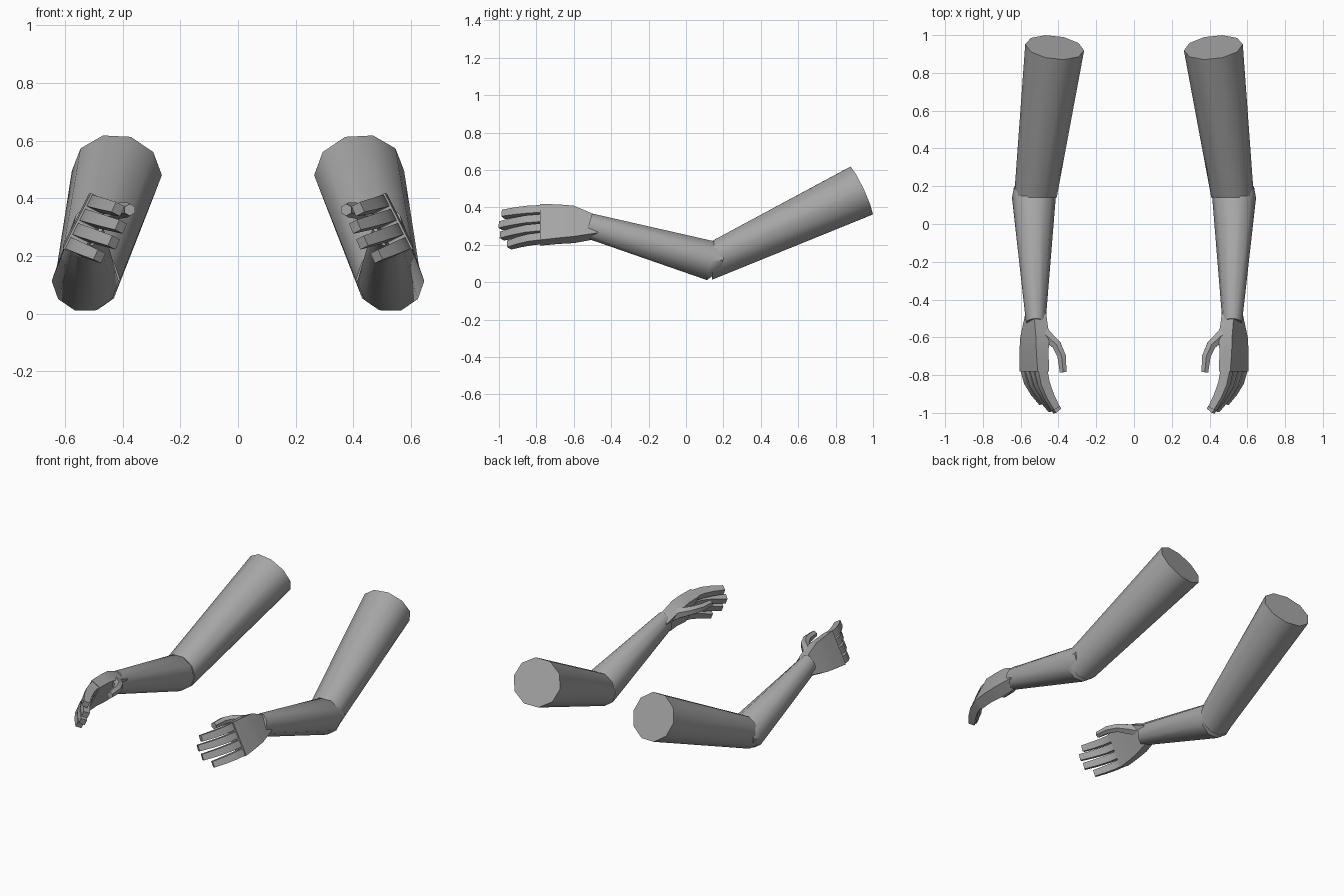
import bpy, bmesh, math
from mathutils import Vector

cube = bpy.data.objects.get("Cube")
if cube:
    bpy.data.objects.remove(cube, do_unlink=True)

GREY = (0.38, 0.38, 0.38, 1)
mat = bpy.data.materials.new("plain_grey")
mat.use_nodes = True
mat.diffuse_color = GREY
bsdf = next(n for n in mat.node_tree.nodes if n.type == 'BSDF_PRINCIPLED')
bsdf.inputs["Base Color"].default_value = GREY

ACROSS = Vector((0.45, 0, -0.89)).normalized()   # index side to little finger side
SIDE = Vector((1, 0, 0))
FORWARD = Vector((0, -1, 0))


def ring(centre, direction, axis, ra, rb, sides):
    """Cross-section around a centre; four sides give a rectangle of half sizes ra, rb."""
    d = Vector(direction).normalized()
    a = (axis - d * axis.dot(d)).normalized()
    b = d.cross(a)
    start, k = (math.pi / 4, math.sqrt(2)) if sides == 4 else (0, 1)
    angles = [start + math.tau * i / sides for i in range(sides)]
    return [Vector(centre) + a * ra * k * math.cos(t) + b * rb * k * math.sin(t)
            for t in angles]


def loft(name, rings, smooth_angle):
    """Skin the rings, cap the ends, and make the part for both arms."""
    for label, sign in (("left", 1), ("right", -1)):
        bm = bmesh.new()
        loops = [[bm.verts.new((p.x * sign, p.y, p.z)) for p in r] for r in rings]
        n = len(loops[0])
        for lo, hi in zip(loops, loops[1:]):
            for i in range(n):
                j = (i + 1) % n
                bm.faces.new((lo[i], lo[j], hi[j], hi[i]))
        bm.faces.new(loops[0])
        bm.faces.new(loops[-1])
        bmesh.ops.recalc_face_normals(bm, faces=bm.faces)
        mesh = bpy.data.meshes.new(f"{label}_{name}")
        bm.to_mesh(mesh)
        bm.free()
        mesh.materials.append(mat)
        obj = bpy.data.objects.new(f"{label}_{name}", mesh)
        bpy.context.collection.objects.link(obj)
        bpy.ops.object.select_all(action='DESELECT')
        obj.select_set(True)
        bpy.context.view_layer.objects.active = obj
        bpy.ops.object.shade_smooth_by_angle(angle=math.radians(smooth_angle))


def path_rings(points, axis, sizes, sides):
    """Sections square to a bent path."""
    pts = [Vector(p) for p in points]
    last = len(pts) - 1
    return [ring(p, pts[min(i + 1, last)] - pts[max(i - 1, 0)], axis, *sizes[i], sides)
            for i, p in enumerate(pts)]


# Upper arm: shoulder cut down to the elbow
shoulder, elbow = Vector((0.42, 0.935, 0.488)), Vector((0.522, 0.14, 0.117))
loft("upper_arm", [ring(shoulder, elbow - shoulder, SIDE, 0.157, 0.148, 10),
                   ring(elbow, FORWARD, SIDE, 0.113, 0.109, 10)], 40)

# Forearm: overlaps the upper arm at the elbow
joint, wrist = Vector((0.53, 0.14, 0.113)), Vector((0.52, -0.52, 0.302))
axis = wrist - joint
loft("forearm", [ring((0.527, 0.2, 0.118), axis, SIDE, 0.108, 0.06, 10),
                 ring(joint, axis, SIDE, 0.116, 0.111, 10),
                 ring(wrist, axis, SIDE, 0.052, 0.071, 10)], 40)

# Palm
palm_end = Vector((0.528, -0.78, 0.307))
loft("palm", [ring((0.52, -0.47, 0.293), FORWARD, ACROSS, 0.05, 0.036, 4),
              ring((0.525, -0.6, 0.309), FORWARD, ACROSS, 0.092, 0.04, 4),
              ring((0.53, -0.68, 0.31), FORWARD, ACROSS, 0.1, 0.036, 4),
              ring(palm_end, FORWARD, ACROSS, 0.108, 0.034, 4)], 25)

# Fingers: four curled square rods
reach = {"index": (-0.075, -0.197, -0.018), "middle": (-0.11, -0.21, -0.03),
         "ring": (-0.11, -0.203, -0.036), "little": (-0.085, -0.165, -0.035)}
for i, (finger, (dx, dy, dz)) in enumerate(reach.items()):
    base = palm_end + ACROSS * (i - 1.5) * 0.055
    steps = [0, 0.33, 0.67, 1]
    path = [base + Vector((dx * t ** 1.6, dy * t, dz * t ** 1.6)) for t in steps]
    path.insert(0, base - FORWARD * 0.03)
    sizes = [(0.022, 0.027)] * 2 + [(0.022, 0.026), (0.021, 0.023), (0.019, 0.019)]
    loft(finger + "_finger", path_rings(path, ACROSS, sizes, 4), 25)

# Thumb
thumb = [(0.52, -0.52, 0.32), (0.465, -0.59, 0.345), (0.41, -0.64, 0.357),
         (0.383, -0.7, 0.36), (0.375, -0.785, 0.36)]
widths = [(0.035, 0.035), (0.034, 0.034), (0.028, 0.028), (0.026, 0.026), (0.021, 0.021)]
loft("thumb", path_rings(thumb, Vector((0, 0, 1)), widths, 6), 40)
